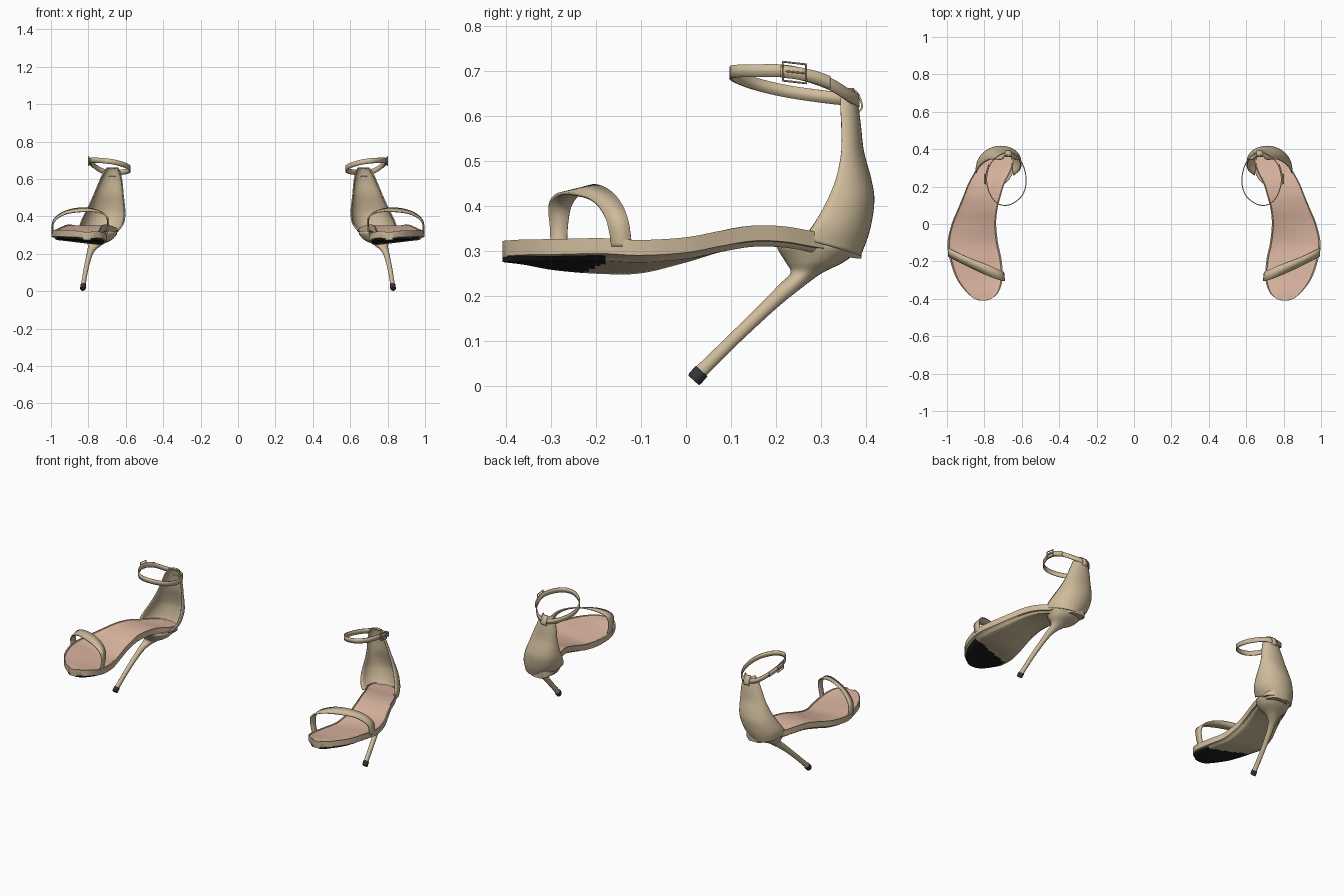
import bpy, bmesh, math
from mathutils import Vector

cube = bpy.data.objects.get("Cube")
if cube:
    bpy.data.objects.remove(cube, do_unlink=True)


def material(name, rgb):
    m = bpy.data.materials.new(name)
    m.use_nodes = True
    m.diffuse_color = (*rgb, 1)
    m.node_tree.nodes["Principled BSDF"].inputs["Base Color"].default_value = (*rgb, 1)
    return m


BEIGE = material("beige leather", (0.62, 0.50, 0.33))
PINK = material("pink insole", (0.72, 0.47, 0.36))
BLACK = material("black outsole", (0.014, 0.014, 0.016))
TIP = material("dark heel tip", (0.035, 0.032, 0.04))


def smooth(rows, steps=6, closed=False):
    """Catmull-Rom interpolation through rows of any length."""
    n, out = len(rows), []
    pick = (lambda i: rows[i % n]) if closed else (lambda i: rows[min(max(i, 0), n - 1)])
    for i in range(n if closed else n - 1):
        for s in range(steps):
            t = s / steps
            out.append([0.5 * (2 * b + (c - a) * t + (2 * a - 5 * b + 4 * c - d) * t * t
                               + (3 * b - a - 3 * c + d) * t ** 3)
                        for a, b, c, d in zip(pick(i - 1), pick(i), pick(i + 1), pick(i + 2))])
    if not closed:
        out.append(list(rows[-1]))
    return out


def finish(name, bm, mats, thickness=0):
    """Turn a bmesh into a smooth object, mirrored to make the pair."""
    bmesh.ops.recalc_face_normals(bm, faces=bm.faces[:])
    mesh = bpy.data.meshes.new(name)
    bm.to_mesh(mesh)
    bm.free()
    for m in mats:
        mesh.materials.append(m)
    ob = bpy.data.objects.new(name, mesh)
    bpy.context.collection.objects.link(ob)
    bpy.ops.object.select_all(action='DESELECT')
    ob.select_set(True)
    bpy.context.view_layer.objects.active = ob
    bpy.ops.object.shade_smooth_by_angle(angle=math.radians(40))
    if thickness:
        sol = ob.modifiers.new("thickness", 'SOLIDIFY')
        sol.thickness = thickness
        sol.offset = 0
    mir = ob.modifiers.new("pair", 'MIRROR')
    mir.use_mirror_merge = False
    return ob


def loft(name, rings, mats=(BEIGE,), wrap=True, caps=True, close=False, rule=None, thickness=0):
    """Skin a list of rings; rule(ring, segment, centre) picks the material slot."""
    bm = bmesh.new()
    vs = [[bm.verts.new(p) for p in ring] for ring in rings]
    m = len(vs[0])
    for j in range(len(vs) if close else len(vs) - 1):
        a, b = vs[j], vs[(j + 1) % len(vs)]
        for i in range(m if wrap else m - 1):
            k = (i + 1) % m
            f = bm.faces.new((a[i], a[k], b[k], b[i]))
            if rule:
                f.material_index = rule(j, i, f.calc_center_median())
    if caps:
        bm.faces.new(vs[0]).material_index = rule(0, 0, vs[0][0].co) if rule else 0
        bm.faces.new(vs[-1])
    return finish(name, bm, mats, thickness)


def ribbon(name, edge_a, edge_b, close=False, thickness=0.007):
    """Flat band between two smoothed edges."""
    rings = list(zip(smooth(edge_a, closed=close), smooth(edge_b, closed=close)))
    return loft(name, rings, wrap=False, caps=False, close=close, thickness=thickness)


def tube(name, points, radius, closed):
    """Round wire through straight points."""
    cu = bpy.data.curves.new(name + " wire", 'CURVE')
    cu.dimensions = '3D'
    cu.bevel_depth = radius
    cu.bevel_resolution = 2
    cu.use_fill_caps = True
    sp = cu.splines.new('POLY')
    sp.points.add(len(points) - 1)
    for p, co in zip(sp.points, points):
        p.co = (*co, 1)
    sp.use_cyclic_u = closed
    tmp = bpy.data.objects.new(name + " wire", cu)
    bm = bmesh.new()
    mesh = tmp.to_mesh()
    bm.from_mesh(mesh)
    tmp.to_mesh_clear()
    bpy.data.objects.remove(tmp)
    for f in bm.faces:
        f.material_index = 0
    return finish(name, bm, [BEIGE])


# Sole: y, inner x, outer x, rim height, drop of the inner edge
sole_rows = [
    (-0.408, .785, .83, .322, 0), (-0.395, .755, .86, .323, .003),
    (-0.36, .722, .90, .325, .01), (-0.29, .702, .95, .326, .025),
    (-0.19, .708, .985, .328, .036), (-0.10, .727, .997, .324, .03),
    (0, .737, .975, .33, .01), (0.08, .73, .942, .345, 0),
    (0.15, .712, .913, .356, 0), (0.22, .69, .885, .354, 0),
    (0.29, .655, .845, .342, 0), (0.345, .648, .808, .335, 0),
    (0.38, .67, .77, .33, 0), (0.39, .69, .745, .33, 0)]
# Cross-section: position across, height below the rim
top = [(0, 0), (.025, 0), (.035, -.004)] + [(u / 10, -.006) for u in range(1, 10)] \
    + [(.965, -.004), (.975, 0), (1, 0)]
bottom = [(1, -.034), (.95, -.036), (.92, -.044)] + [(u / 10, -.047) for u in range(9, 0, -1)] \
    + [(.08, -.044), (.05, -.036), (0, -.034)]
section = top + bottom
sole_rings = [[(xi + u * (xo - xi), y, z - drop * (1 - u) + dz) for u, dz in section]
              for y, xi, xo, z, drop in smooth(sole_rows, 8)]


def sole_rule(j, i, c):
    if 1 <= i < len(top) - 2:
        return 1
    u = section[i][0]
    if len(top) < i < len(section) - 2 and c.y < -0.17 - 0.07 * (1 - u):
        return 2
    return 0


loft("sole", sole_rings, (BEIGE, PINK, BLACK), rule=sole_rule)

# Heel counter: height, front y, back y, inner x, outer x, dip of the back
counter_rows = [
    (.325, .26, .385, .645, .845, .035), (.36, .285, .405, .615, .842, .015),
    (.41, .313, .415, .605, .82, 0), (.46, .333, .408, .608, .795, 0),
    (.52, .345, .392, .615, .768, 0), (.58, .345, .385, .62, .743, 0),
    (.63, .343, .378, .63, .72, 0), (.66, .348, .37, .642, .70, 0)]
counter_rings = []
for z, yf, yb, xi, xo, dip in smooth(counter_rows, 5):
    ring = []
    for k in range(25):
        a = math.pi * k / 24
        s = max(math.sin(a), 0)
        ring.append(((xi + xo) / 2 + (xo - xi) / 2 * math.cos(a), yf + (yb - yf) * s ** 0.85, z - dip * s))
    counter_rings.append(ring)
loft("heel_counter", counter_rings, wrap=False, caps=False, thickness=0.007)


# Stiletto heel and its tip: centre, radii across and along, slope of the section
def heel_rings(rows, steps):
    rings = []
    for x, y, z, rx, ry, slope in smooth(rows, steps):
        ring = []
        for k in range(20):
            a = math.tau * k / 20
            dy = ry * math.sin(a)
            ring.append((x + rx * math.cos(a), y + dy, z - slope * dy))
        rings.append(ring)
    return rings


loft("stiletto_heel", heel_rings([
    (.827, .034, .033, .012, .011, .9), (.812, .125, .122, .013, .011, .85),
    (.79, .215, .207, .018, .015, .7), (.765, .262, .247, .038, .03, .1),
    (.748, .286, .275, .074, .065, 0), (.742, .292, .303, .093, .09, .05),
    (.742, .294, .318, .094, .09, .05)], 6))
loft("heel_tip", heel_rings([(.83, .017, .012, .013, .011, .9), (.829, .02, .016, .015, .013, .9),
                             (.827, .035, .033, .015, .013, .9)], 2), (TIP,))

# Toe strap arching across the forefoot
ribbon("toe_strap",
       [(.99, -.165, .31), (.984, -.178, .37), (.93, -.205, .41), (.85, -.245, .425),
        (.76, -.285, .425), (.702, -.305, .40), (.694, -.302, .35), (.708, -.30, .285)],
       [(.993, -.12, .31), (.988, -.13, .375), (.94, -.155, .42), (.86, -.19, .443),
        (.78, -.22, .44), (.712, -.25, .41), (.697, -.262, .36), (.71, -.265, .285)])

# Ankle strap loop
ankle = [(.675, .383, .633), (.625, .362, .636), (.588, .30, .643), (.577, .22, .655),
         (.60, .15, .672), (.66, .105, .69), (.72, .105, .698), (.765, .15, .70),
         (.788, .23, .698), (.773, .31, .675), (.73, .362, .645)]


def band(name, path, half, close):
    ribbon(name, [(x, y, z - half) for x, y, z in path], [(x, y, z + half) for x, y, z in path],
           close, 0.005)


band("ankle_strap", ankle, .014, True)
band("strap_loose_end", [(.793, .21, .699), (.794, .25, .694), (.786, .29, .685), (.776, .32, .674)],
     .014, False)

# Buckle frame and prong on the outer side
buckle = Vector((.798, .241, .696))
frame = [buckle + Vector((0, sy * .026, sz * .021 - sy * .003))
         for sy, sz in ((-1, -1), (1, -1), (1, 1), (-1, 1))]
tube("buckle_frame", frame, .003, True)
tube("buckle_prong", [buckle + Vector((.002, -.02, .003)), buckle + Vector((.003, .026, -.002))], .002, False)

# Keeper loop that holds the strap at the back
keeper = [(.36, .655), (.374, .657), (.386, .64), (.391, .62), (.384, .61), (.374, .614)]
ribbon("strap_keeper", [(.655, y, z) for y, z in keeper], [(.69, y, z) for y, z in keeper], False, 0.004)
